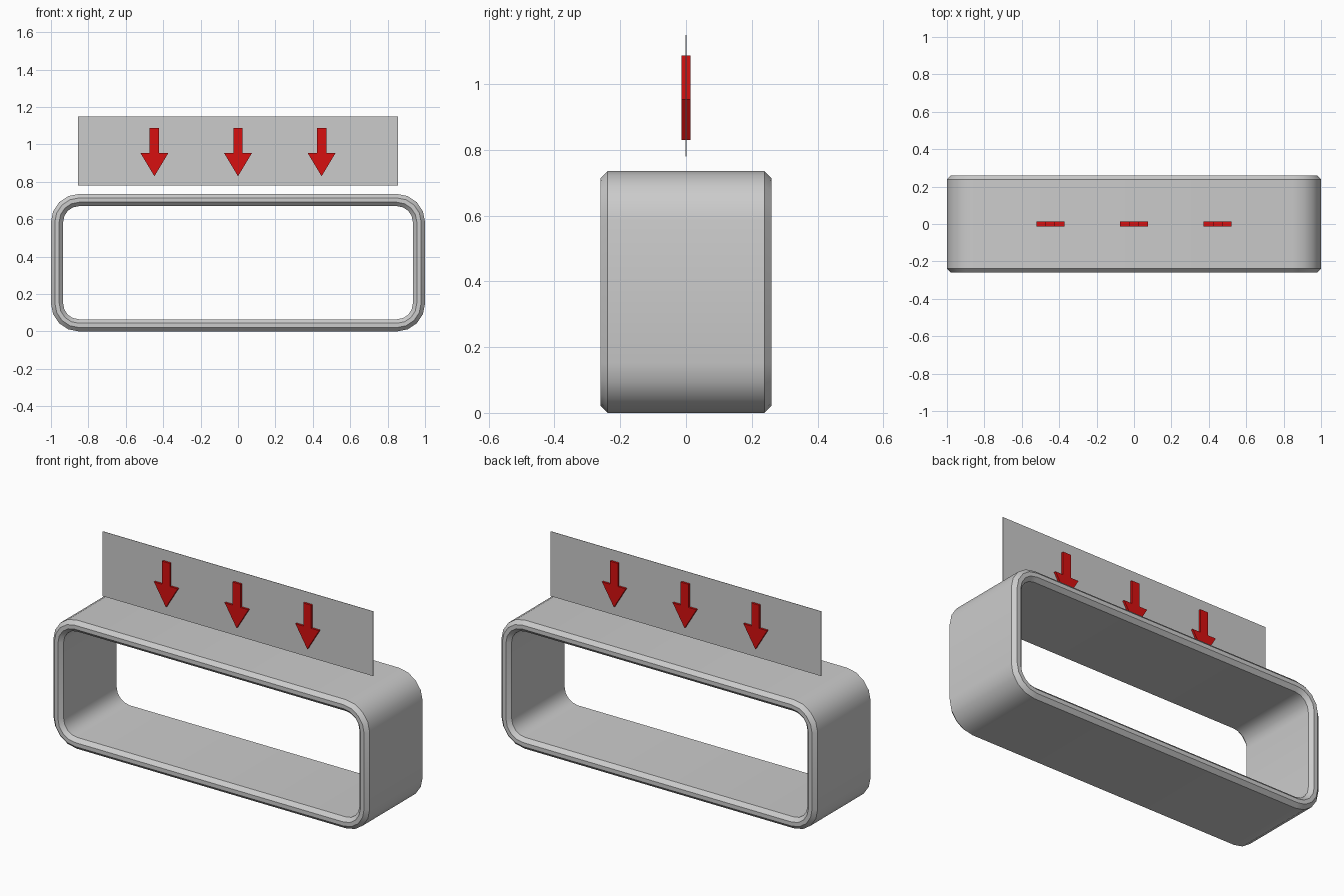
import bpy, bmesh
from math import cos, sin, pi, radians

cube = bpy.data.objects.get("Cube")
if cube:
    bpy.data.objects.remove(cube, do_unlink=True)


def make_material(name, colour):
    mat = bpy.data.materials.new(name)
    mat.use_nodes = True
    mat.diffuse_color = colour
    mat.node_tree.nodes["Principled BSDF"].inputs["Base Color"].default_value = colour
    return mat


grey = make_material("light grey", (0.6, 0.6, 0.6, 1))
red = make_material("arrow red", (0.68, 0.005, 0.005, 1))


def add_object(name, bm, mat):
    bmesh.ops.recalc_face_normals(bm, faces=bm.faces)
    mesh = bpy.data.meshes.new(name)
    bm.to_mesh(mesh)
    bm.free()
    mesh.materials.append(mat)
    obj = bpy.data.objects.new(name, mesh)
    bpy.context.collection.objects.link(obj)
    return obj


def extruded(name, outline, half_depth, mat):
    """Extrude an outline in the xz plane along y."""
    bm = bmesh.new()
    face = bm.faces.new([bm.verts.new((x, -half_depth, z)) for x, z in outline])
    new = bmesh.ops.extrude_face_region(bm, geom=[face])["geom"]
    bmesh.ops.translate(bm, vec=(0, 2 * half_depth, 0),
                        verts=[v for v in new if isinstance(v, bmesh.types.BMVert)])
    return add_object(name, bm, mat)


# Rounded frame: a bevelled wall section swept around a rounded rectangle
WIDTH, HEIGHT, RADIUS, STEPS = 2.0, 0.735, 0.15, 4
WALL, DEPTH, BEVEL = 0.065, 0.26, 0.021


def ring(bm, inset, y):
    r = RADIUS - inset
    cx, cz = WIDTH / 2 - RADIUS, HEIGHT / 2 - RADIUS
    verts = []
    for corner, (sx, sz) in enumerate([(1, 1), (-1, 1), (-1, -1), (1, -1)]):
        for i in range(STEPS + 1):
            a = (corner + i / STEPS) * pi / 2
            verts.append(bm.verts.new((sx * cx + r * cos(a), y,
                                       HEIGHT / 2 + sz * cz + r * sin(a))))
    return verts


half = [(0, DEPTH - BEVEL), (BEVEL, DEPTH), (WALL - BEVEL, DEPTH), (WALL, DEPTH - BEVEL)]
section = half + [(inset, -y) for inset, y in reversed(half)]
bm = bmesh.new()
rings = [ring(bm, inset, y) for inset, y in section]
for a, b in zip(rings, rings[1:] + rings[:1]):
    for i in range(len(a)):
        j = (i + 1) % len(a)
        bm.faces.new((a[i], a[j], b[j], b[i]))
frame = add_object("rounded_frame", bm, grey)
bpy.ops.object.select_all(action='DESELECT')
frame.select_set(True)
bpy.context.view_layer.objects.active = frame
bpy.ops.object.shade_smooth_by_angle(angle=radians(30))

# Thin upright sheet above the frame
extruded("upright_sheet", [(-0.855, 0.78), (0.855, 0.78), (0.855, 1.15), (-0.855, 1.15)],
         0.001, grey)

# Downward arrows, each passing through the sheet
right_half = [(0, 0.83), (0.075, 0.955), (0.025, 0.955), (0.025, 1.087)]
outline = right_half + [(-x, z) for x, z in reversed(right_half[1:])]
for name, x0 in (("right", -0.447), ("middle", 0), ("left", 0.447)):
    extruded(name + "_arrow", [(x0 + x, z) for x, z in outline], 0.013, red)
